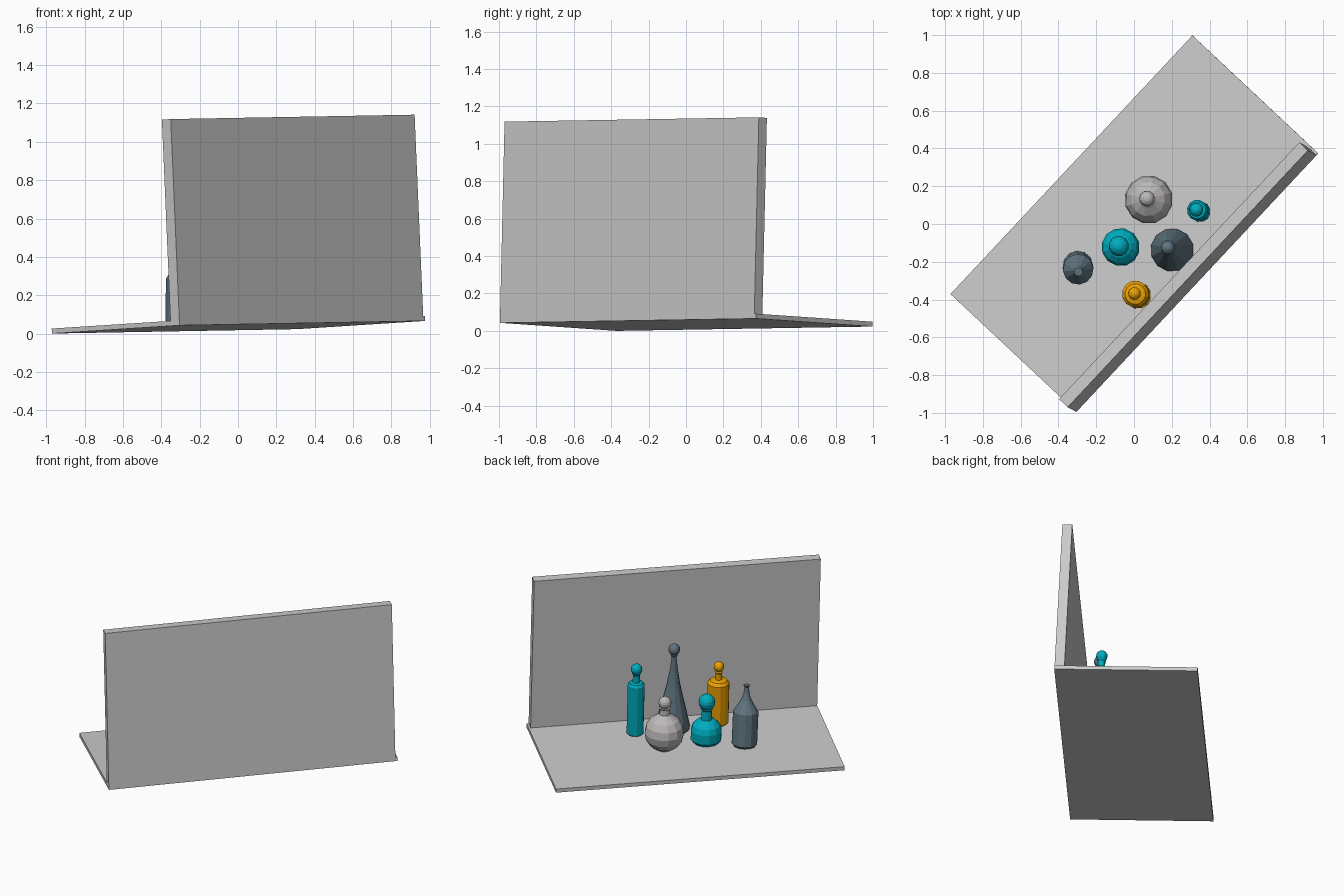
import bpy, bmesh, math
from mathutils import Matrix, Vector

if "Cube" in bpy.data.objects:
    bpy.data.objects.remove(bpy.data.objects["Cube"])

# Tilted display frame: u along the wall, v away from it, n up
u = Vector((0.683, 0.73, 0.0123)).normalized()
v = Vector((-0.73, 0.683, -0.047))
n = u.cross(v).normalized()
v = n.cross(u).normalized()
FRAME = Matrix((u, v, n)).transposed().to_4x4()
FRAME.translation = (-0.305, -0.995, 0.043)
FLOOR = 0.026


def material(name, rgb):
    m = bpy.data.materials.new(name)
    m.diffuse_color = (*rgb, 1)
    m.use_nodes = True
    m.node_tree.nodes["Principled BSDF"].inputs["Base Color"].default_value = m.diffuse_color
    return m


cyan = material("cyan", (0.0, 0.42, 0.53))
slate = material("slate", (0.12, 0.18, 0.22))
orange = material("orange", (0.85, 0.36, 0.0))
pale = material("pale_grey", (0.5, 0.48, 0.48))


def finish(name, bm, matrix, mat=None):
    bmesh.ops.recalc_face_normals(bm, faces=bm.faces)
    me = bpy.data.meshes.new(name)
    bm.to_mesh(me)
    bm.free()
    ob = bpy.data.objects.new(name, me)
    ob.matrix_world = matrix
    if mat:
        me.materials.append(mat)
    bpy.context.collection.objects.link(ob)


def slab(name, lo, hi):
    bm = bmesh.new()
    bmesh.ops.create_cube(bm, size=1)
    for p in bm.verts:
        p.co = Vector([(a + b) / 2 + c * (b - a) for a, b, c in zip(lo, hi, p.co)])
    finish(name, bm, FRAME)


def bottle(name, pos, profile, mat, stopper=None, lean=None, sides=12):
    """Turned body from (radius, height) points, plus an optional ball stopper."""
    m = FRAME @ Matrix.Translation((*pos, FLOOR))
    if lean:
        m = Matrix.Translation(m.translation) @ Vector(lean).to_track_quat('Z', 'Y').to_matrix().to_4x4()
    bm = bmesh.new()
    rings = []
    for r, z in profile:
        rings.append([bm.verts.new((r * math.cos(i * math.tau / sides),
                                    r * math.sin(i * math.tau / sides), z)) for i in range(sides)])
    for a, b in zip(rings, rings[1:]):
        for i in range(sides):
            j = (i + 1) % sides
            bm.faces.new((a[i], a[j], b[j], b[i]))
    bm.faces.new(rings[0][::-1])
    bm.faces.new(rings[-1])
    finish(name, bm, m, mat)
    if stopper:
        r, z = stopper
        bm = bmesh.new()
        bmesh.ops.create_uvsphere(bm, u_segments=12, v_segments=8, radius=r)
        finish(name + "_stopper", bm, m @ Matrix.Translation((0, 0, z)), mat)


# Floor and back wall
slab("floor", (0, 0, 0), (1.875, 0.913, FLOOR))
slab("back_wall", (0, 0, 0), (1.862, 0.063, 1.077))

# Globe flask
globe = [(0.128 * math.sin(t), 0.12 - 0.128 * math.cos(t))
         for t in [math.radians(a) for a in (22, 45, 67.5, 90, 112.5, 135, 157.5)]]
bottle("globe_flask", (1.084, 0.482), globe + [(0.034, 0.25), (0.032, 0.285), (0.038, 0.295)],
       pale, (0.042, 0.33))

# Tall thin vial
bottle("tall_vial", (1.222, 0.245),
       [(0.048, 0), (0.055, 0.01), (0.055, 0.35), (0.045, 0.365), (0.024, 0.37), (0.022, 0.42), (0.029, 0.43)],
       cyan, (0.037, 0.46))

# Squat potion bottle
bottle("squat_bottle", (0.798, 0.422),
       [(0.085, 0), (0.1, 0.02), (0.1, 0.085), (0.088, 0.12), (0.06, 0.148), (0.036, 0.16),
        (0.032, 0.225), (0.042, 0.237)], cyan, (0.054, 0.28))

# Conical flask
bottle("conical_flask", (0.973, 0.214),
       [(0.105, 0), (0.114, 0.015), (0.092, 0.11), (0.068, 0.21), (0.045, 0.31), (0.026, 0.42),
        (0.016, 0.51), (0.024, 0.53)], slate, (0.038, 0.565))

# Leaning open bottle
bottle("leaning_bottle", (0.57, 0.522),
       [(0.07, 0), (0.081, 0.015), (0.081, 0.235), (0.056, 0.275), (0.033, 0.315), (0.019, 0.355),
        (0.014, 0.4), (0.023, 0.412)], slate, lean=(0.007, -0.078, 1))

# Shouldered orange bottle
bottle("shouldered_bottle", (0.673, 0.184),
       [(0.062, 0), (0.071, 0.01), (0.071, 0.285), (0.055, 0.305), (0.022, 0.312), (0.02, 0.355), (0.027, 0.365)],
       orange, (0.034, 0.4))
